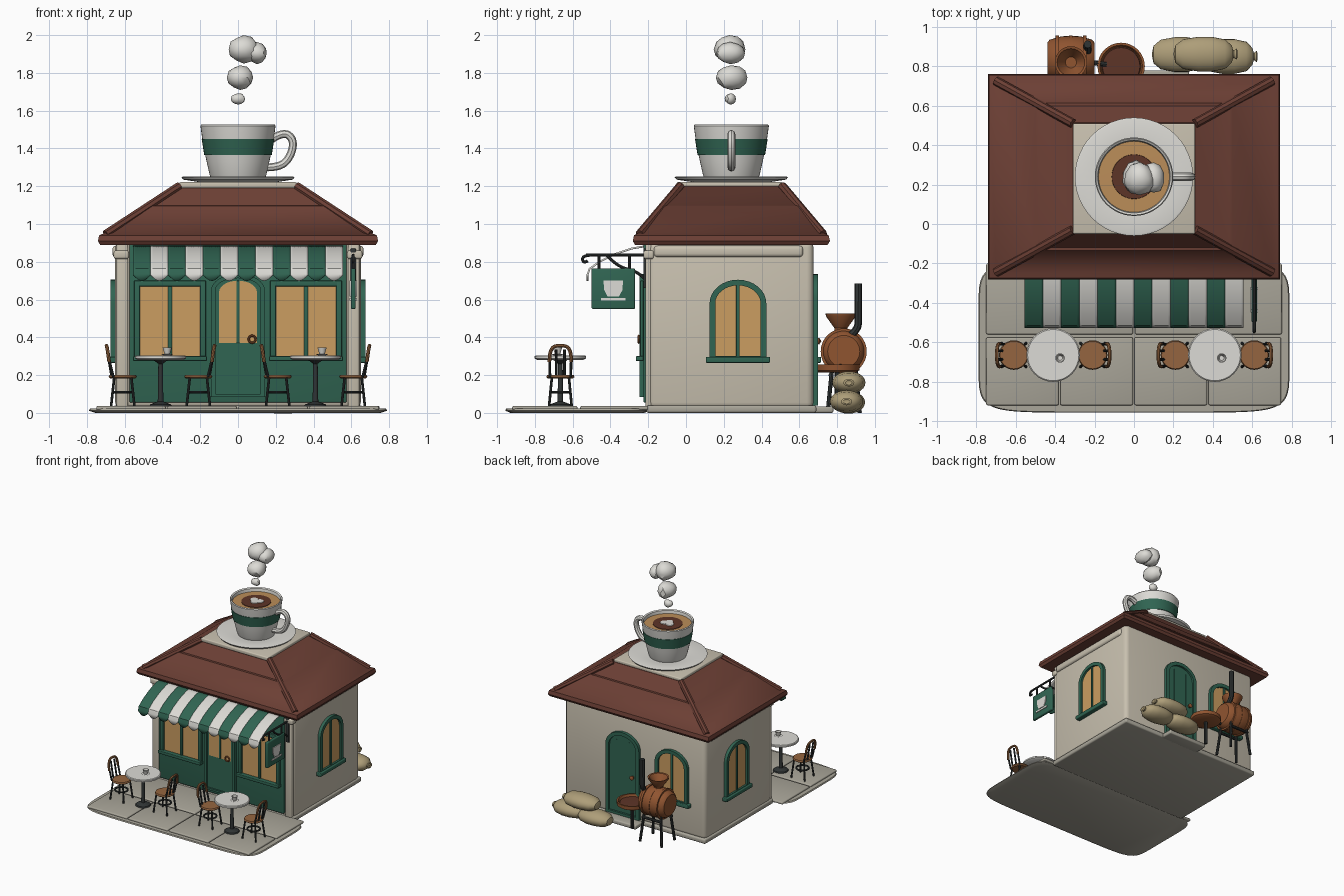
import bpy, bmesh, math, random
from mathutils import Vector, Matrix

if "Cube" in bpy.data.objects:
    bpy.data.objects.remove(bpy.data.objects["Cube"])
random.seed(4)
COL = dict(wall=(.58, .53, .43), green=(.03, .13, .085), roof=(.15, .05, .035), glass=(.6, .34, .12),
           white=(.72, .71, .67), wood=(.3, .13, .05), copper=(.28, .09, .03), dark=(.03, .035, .035),
           stone=(.4, .38, .32), sack=(.42, .34, .19), coffee=(.11, .035, .02), crema=(.5, .27, .1))
T = Matrix.Translation
I = Matrix()

def mat(c):
    m = bpy.data.materials.get(c) or bpy.data.materials.new(c)
    m.diffuse_color = (*COL[c], 1)
    m.use_nodes = True
    m.node_tree.nodes["Principled BSDF"].inputs["Base Color"].default_value = m.diffuse_color
    return m

def smooth(o, c):
    o.data.materials.clear()
    o.data.materials.append(mat(c))
    bpy.ops.object.select_all(action='DESELECT')
    o.select_set(True)
    bpy.context.view_layer.objects.active = o
    bpy.ops.object.shade_smooth_by_angle(angle=math.radians(35))
    return o

def finish(name, bm, c):
    bmesh.ops.remove_doubles(bm, verts=bm.verts, dist=1e-5)
    bmesh.ops.recalc_face_normals(bm, faces=bm.faces)
    me = bpy.data.meshes.new(name)
    bm.to_mesh(me)
    bm.free()
    o = bpy.data.objects.new(name, me)
    bpy.context.collection.objects.link(o)
    return smooth(o, c)

def loft(name, loops, c, M=I, closed=False, bevel=0):
    """Skin equal-length point loops; cap the ends or close the series."""
    bm = bmesh.new()
    R = [[bm.verts.new(M @ Vector(p)) for p in l] for l in loops]
    n = len(R[0])
    for a, b in zip(R, R[1:] + (R[:1] if closed else [])):
        for i in range(n):
            bm.faces.new((a[i], a[(i + 1) % n], b[(i + 1) % n], b[i]))
    if not closed:
        bm.faces.new(R[0])
        bm.faces.new(R[-1])
    if bevel:
        bmesh.ops.recalc_face_normals(bm, faces=bm.faces)
        bmesh.ops.bevel(bm, geom=list(bm.edges), offset=bevel, segments=3, profile=.5, affect='EDGES')
    return finish(name, bm, c)

def rect(x0, x1, y0, y1, z):
    return [(x0, y0, z), (x1, y0, z), (x1, y1, z), (x0, y1, z)]

def box(name, x0, x1, y0, y1, z0, z1, c, bevel=.006, M=I):
    return loft(name, [rect(x0, x1, y0, y1, z0), rect(x0, x1, y0, y1, z1)], c, M, bevel=bevel)

def lathe(name, prof, c, M=I, seg=32):
    loops = [[(r * math.cos(k * math.tau / seg), r * math.sin(k * math.tau / seg), z) for r, z in prof]
             for k in range(seg)]
    bm = bmesh.new()
    R = [[bm.verts.new(M @ Vector(p)) for p in l] for l in loops]
    for k in range(seg):
        a, b = R[k], R[(k + 1) % seg]
        for i in range(len(prof) - 1):
            bm.faces.new((a[i], b[i], b[i + 1], a[i + 1]))
    return finish(name, bm, c)

def tube(name, paths, r, c, M=I):
    cu = bpy.data.curves.new(name, 'CURVE')
    cu.dimensions, cu.bevel_depth, cu.bevel_resolution, cu.use_fill_caps = '3D', r, 2, True
    for p in paths:
        s = cu.splines.new('POLY' if len(p) < 3 else 'NURBS')
        s.points.add(len(p) - 1)
        for q, v in zip(s.points, p):
            q.co = (*(M @ Vector(v)), 1)
        if len(p) > 2:
            s.use_endpoint_u, s.order_u, s.resolution_u = True, 3, 5
    o = bpy.data.objects.new(name, cu)
    bpy.context.collection.objects.link(o)
    bpy.ops.object.select_all(action='DESELECT')
    o.select_set(True)
    bpy.context.view_layer.objects.active = o
    bpy.ops.object.convert(target='MESH')
    return smooth(bpy.context.object, c)

# wall-aligned helpers: local x along the wall, y up, z outward
def on_wall(deg, x, y):
    return T((x, y, 0)) @ Matrix.Rotation(math.radians(deg), 4, 'Z') @ Matrix.Rotation(math.pi / 2, 4, 'X')

def arch(w, z0, top, rise, z):
    return [(-w, z0, z), (w, z0, z)] + [(w * math.cos(a * math.pi / 16), top - rise + rise * math.sin(a * math.pi / 16), z)
                                        for a in range(17)]

def arch_opening(name, w, z0, top, rise, fill, M, t=.03, d=.025):
    g = max(rise - t, .002)
    inner = lambda z: arch(w - t, z0 + t * .7, top - t, g, z)
    outer = lambda z: arch(w, z0, top, rise, z)
    loft(name + '_frame', [inner(-.01), inner(d), outer(d), outer(-.01)], 'green', M, closed=True)
    loft(name + '_pane', [inner(-.01), inner(d * .35)], fill, M)

# house body, roof, cornice
box('foundation', -.66, .66, -.21, .69, 0, .04, 'stone', .012)
box('walls', -.65, .65, -.2, .675, .02, .91, 'wall', .035)
box('cornice', -.665, .665, -.17, .62, .825, .885, 'wall', .018)
roof = [(.69, .47, .89), (.73, .51, .89), (.742, .522, .91), (.735, .515, .94), (.70, .485, .955),
        (.50, .375, 1.095), (.485, .36, 1.098), (.31, .275, 1.2)]
loft('roof', [rect(-a, a, .24 - b, .24 + b, z) for a, b, z in roof], 'roof')
tube('roof_hips', [[(sx * .70, .24 + sy * .485, .945), (sx * .31, .24 + sy * .27, 1.2)]
                   for sx in (-1, 1) for sy in (-1, 1)], .024, 'roof')
box('roof_platform', -.31, .31, -.05, .51, 1.19, 1.222, 'wall', .008)

# giant cup
C = T((0, .24, 0))
lathe('saucer', [(0, 1.215), (.16, 1.215), (.29, 1.235), (.3, 1.248), (.29, 1.252), (.17, 1.235), (0, 1.235)], 'white', C, 48)
lathe('giant_cup', [(0, 1.235), (.14, 1.235), (.15, 1.26), (.166, 1.33), (.185, 1.42), (.199, 1.52), (.194, 1.527),
                    (.184, 1.52), (.17, 1.42), (.14, 1.35), (0, 1.34)], 'white', C, 48)
lathe('cup_band', [(.168, 1.365), (.1785, 1.365), (.1925, 1.45), (.18, 1.45)], 'green', C, 48)
lathe('crema', [(0, 1.47), (.177, 1.47), (.18, 1.496), (0, 1.497)], 'crema', C, 48)
lathe('coffee', [(0, 1.49), (.115, 1.49), (.112, 1.5), (0, 1.501)], 'coffee', C, 48)
for x, y in ((-.025, .01), (.025, .01), (0, -.02)):
    lathe('milk_heart', [(0, 1.495), (.034, 1.495), (.03, 1.505), (0, 1.506)], 'white', C @ T((x, y, 0)), 16)
tube('cup_handle', [[(.18, 0, 1.45), (.24, 0, 1.49), (.295, 0, 1.45), (.285, 0, 1.37), (.23, 0, 1.30), (.155, 0, 1.30)]], .021, 'white', C)

# steam puffs
for x, y, z, a, b, h in ((0, .235, 1.662, .038, .03, .03), (.012, .24, 1.775, .07, .085, .065),
                         (.03, .23, 1.925, .08, .085, .075), (.1, .235, 1.905, .056, .08, .056)):
    bm = bmesh.new()
    bmesh.ops.create_icosphere(bm, subdivisions=2, radius=1)
    for v in bm.verts:
        v.co *= 1 + .06 * math.sin(4 * v.co.x + 9 * x + 3 * v.co.y) + random.uniform(-.02, .02)
        v.co = Vector((x + a * v.co.x, y + b * v.co.y, z + h * v.co.z))
    finish('steam_puff', bm, 'white')

# shop front
box('shopfront', -.575, .575, -.225, -.19, .055, .89, 'green')
F = on_wall(0, 0, -.225)
for s in (-1, 1):
    W = on_wall(0, s * .36, -.225)
    box('window_glass', -.165, .165, .3, .675, 0, .004, 'glass', 0, W)
    for n, x0, x1, z0, z1, d in (('side', -.19, -.16, .28, .7, .018), ('side', .16, .19, .28, .7, .018),
                                 ('head', -.19, .19, .67, .7, .018), ('sill', -.195, .195, .275, .3, .04),
                                 ('mullion', -.011, .011, .3, .68, .014)):
        box('window_' + n, x0, x1, z0, z1, 0, d, 'green', .004, W)
    box('corner_pilaster', s * .612 - .03, s * .612 + .03, -.215, -.18, .03, .9, 'wall', .01)
    box('pilaster_cap', s * .618 - .04, s * .618 + .04, -.225, -.17, .815, .86, 'wall', .012)
arch_opening('front_door', .142, .085, .735, .085, 'green', F, .022, .022)
loft('front_door_glass', [arch(.1, .37, .7, .06, 0), arch(.1, .37, .7, .06, .012)], 'glass', F)
box('door_mullion', -.008, .008, .37, .7, 0, .018, 'green', .003, F)
tube('front_door_handle', [[(.075 + .019 * math.cos(a * .524), .39 + .019 * math.sin(a * .524), .025) for a in range(13)]], .006, 'copper', F)

# side and back openings
for n, deg, x, y in (('right_window', 90, .65, .275), ('left_window', -90, -.65, .275), ('back_window', 180, -.35, .675)):
    M = on_wall(deg, x, y)
    arch_opening(n, .15, .28, .705, .125, 'glass', M)
    box(n + '_mullion', -.009, .009, .29, .69, 0, .018, 'green', .003, M)
    box(n + '_sill', -.17, .17, .265, .297, -.01, .04, 'green', .006, M)
B = on_wall(180, .1, .675)
arch_opening('back_door', .155, .04, .735, .13, 'green', B)
for x in (-.06, 0, .06):
    box('back_door_batten', x - .004, x + .004, .07, .66, 0, .014, 'green', 0, B)
lathe('back_door_knob', [(0, 0), (.012, .01), (.018, .03), (0, .042)], 'copper', B @ T((.09, .38, 0)), 12)
box('back_step', -.08, .28, .66, .78, 0, .035, 'stone', .01)

# striped awning with scalloped edge
prof = [(-.2, .89), (-.29, .875), (-.38, .845), (-.46, .805), (-.515, .765), (-.525, .735)]
for first, c in ((0, 'green'), (1, 'white')):
    bm = bmesh.new()
    for k in range(first, 12, 2):
        x0 = -.555 + k * .0925
        rows = [[bm.verts.new((x0 + .0925 * i / 8, y, z)) for i in range(9)] for y, z in prof]
        rows.append([bm.verts.new((x0 + .0925 * i / 8, -.527, .731 - .032 * math.sin(math.pi * i / 8))) for i in range(9)])
        for a, b in zip(rows, rows[1:]):
            for i in range(8):
                bm.faces.new((a[i], a[i + 1], b[i + 1], b[i]))
    o = finish('awning_' + c, bm, c)
    o.modifiers.new('thickness', 'SOLIDIFY').thickness = .01

# hanging sign
tube('sign_bracket', [[(.61, -.19, .835), (.61, -.53, .835)], [(.61, -.2, .69), (.61, -.25, .75), (.61, -.36, .77), (.61, -.42, .835)],
                      [(.61, -.5, .835), (.61, -.55, .835), (.61, -.545, .79), (.61, -.52, .805)],
                      [(.61, -.3, .83), (.61, -.3, .76)], [(.61, -.46, .83), (.61, -.46, .76)]], .008, 'dark')
box('sign_wall_plate', .595, .625, -.225, -.2, .66, .87, 'dark')
box('sign_board', .597, .623, -.5, -.27, .55, .765, 'green', .008)
for deg, x in ((90, .623), (-90, .597)):
    S = on_wall(deg, x, -.385)
    cup = [(-.03, .615), (.03, .615), (.048, .65), (.052, .7), (-.052, .7), (-.048, .65)]
    loft('sign_cup', [[(*p, z) for p in cup] for z in (-.002, .006)], 'white', S)
    box('sign_saucer', -.065, .065, .595, .608, -.002, .006, 'white', 0, S)

# terrace
base = [(math.copysign(abs(math.cos(a)) ** .25, math.cos(a)), math.copysign(abs(math.sin(a)) ** .25, math.sin(a)))
        for a in [(k + .5) * math.tau / 48 for k in range(48)]]
loft('terrace_base', [[(x * w, -.575 + y * h, z) for x, y in base] for w, h, z in ((.755, .355, 0), (.79, .382, .012), (.785, .378, .022))], 'stone')
for k in range(4):
    box('front_paver', -.75 + k * .376, -.75 + k * .376 + .368, -.92, -.575, .015, .036, 'stone', .008)
for k in range(2):
    box('back_paver', -.75 + k * .755, -.005 + k * .755, -.56, -.2, .015, .036, 'stone', .008)

# tables and chairs
for tx in (-.41, .41):
    P = T((tx, -.665, 0))
    lathe('table_top', [(0, .28), (.12, .28), (.136, .288), (.136, .3), (.13, .305), (0, .305)], 'white', P)
    lathe('table_pedestal', [(0, .034), (.06, .034), (.055, .045), (.015, .06), (.012, .26), (.04, .282), (0, .282)], 'dark', P, 16)
    K = P @ T((.035, -.015, .305))
    lathe('small_saucer', [(0, 0), (.02, 0), (.032, .006), (0, .006)], 'white', K, 16)
    lathe('small_cup', [(0, .005), (.014, .005), (.024, .04), (.02, .04), (.012, .015), (0, .015)], 'white', K, 16)
    for s in (-1, 1):
        H = T((tx + s * .2, -.665, 0)) @ Matrix.Rotation(math.pi if s > 0 else 0, 4, 'Z')
        lathe('chair_seat', [(0, .182), (.066, .182), (.075, .19), (.07, .201), (0, .201)], 'wood', H, 24)
        tube('chair_legs', [[(x * .045, y * .045, .19), (x * .062, y * .06, .034)] for x in (-1, 1) for y in (-1, 1)]
             + [[(.05 * math.cos(a * .524), .05 * math.sin(a * .524), .11) for a in range(13)]], .007, 'dark', H)
        tube('chair_back_posts', [[(-.05, y * .055, .19), (-.074, y * .057, .29)] for y in (-1, 1)]
             + [[(-.06, y, .2), (-.083, y, .335)] for y in (-.022, .022)], .007, 'dark', H)
        tube('chair_back_bow', [[(-.072, -.058, .27), (-.082, -.058, .345), (-.088, 0, .36), (-.082, .058, .345), (-.072, .058, .27)]], .0095, 'wood', H)

# coffee roaster
R = T((-.44, .835, .325)) @ Matrix.Rotation(math.pi / 2, 4, 'Y')
lathe('roaster_drum', [(0, 0), (.085, 0), (.1, .012), (.117, .07), (.12, .12), (.117, .17), (.1, .228), (.085, .24), (0, .24)], 'copper', R)
for z in (.05, .12, .19):
    lathe('drum_hoop', [(.1, z - .009), (.122, z - .009), (.122, z + .009), (.1, z + .009)], 'copper', R)
lathe('hopper', [(0, .42), (.035, .42), (.035, .45), (.078, .51), (.082, .525), (.07, .522), (.028, .455), (0, .455)], 'copper', T((-.32, .82, 0)), 24)
tube('roaster_chimney', [[(-.235, .86, .4), (-.235, .91, .44), (-.235, .912, .5), (-.235, .912, .685)]], .02, 'dark')
tube('roaster_legs', [[(-.32 + x * .075, .835 + y * .06, .25), (-.32 + x * .1, .835 + y * .085, 0)] for x in (-1, 1) for y in (-1, 1)]
     + [[(-.41, .835 + y * .07, .2), (-.23, .835 + y * .07, .2)] for y in (-1, 1)], .011, 'dark')
lathe('cooling_tray', [(0, .215), (.1, .215), (.118, .225), (.12, .255), (.108, .255), (.1, .232), (0, .232)], 'copper', T((-.065, .8, 0)))
lathe('tray_beans', [(0, .228), (.1, .228), (.095, .24), (0, .243)], 'coffee', T((-.065, .8, 0)))
tube('tray_stand', [[(-.065, .8, .22), (-.065, .8, .02)], [(-.22, .82, .25), (-.14, .81, .235)]], .013, 'dark')

# coffee sacks with tied necks
sack = [(0, 0), (.5, .01), (.85, .05), (1, .13), (1, .2), (.85, .27), (.5, .305), (.25, .312), (.22, .318), (.33, .33), (.2, .335), (0, .33)]
for x, y, z, l in ((.09, .86, .056, .9), (.335, .85, .06, .87), (.2, .862, .16, .97)):
    lathe('coffee_sack', sack, 'sack', T((x, y, z)) @ Matrix.Rotation(math.pi / 2, 4, 'Y') @ Matrix.Diagonal((.06, .088, l, 1)), 24)
